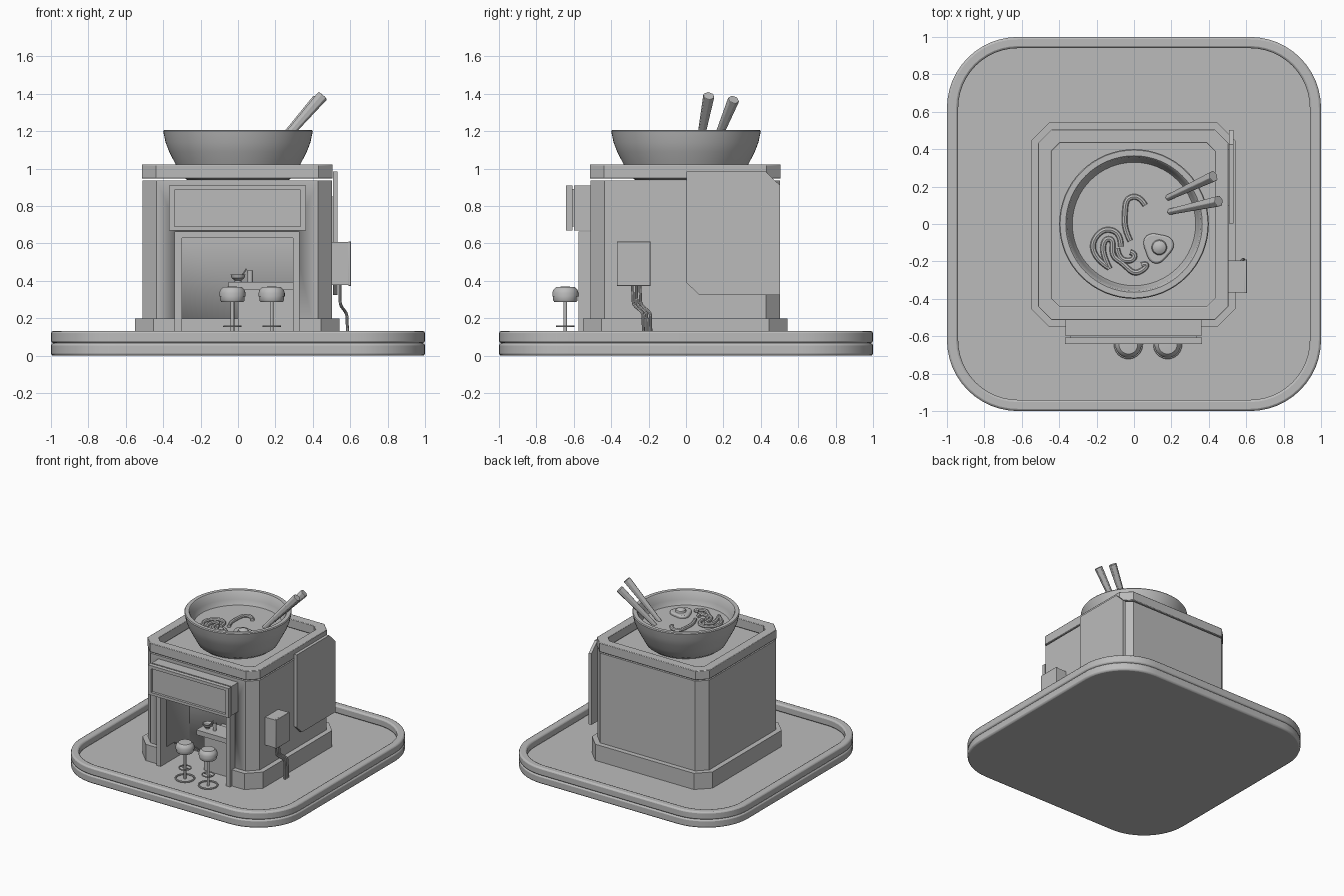
import bpy, bmesh, math
from mathutils import Vector

old = bpy.data.objects.get("Cube")
if old:
    bpy.data.objects.remove(old)

clay = bpy.data.materials.new("plain_grey")
clay.use_nodes = True
GREY = (0.5, 0.5, 0.5, 1)
clay.diffuse_color = GREY
clay.node_tree.nodes["Principled BSDF"].inputs["Base Color"].default_value = GREY

# Maps a flat outline (a, b) and a depth c onto the world axes
AXES = {"z": lambda a, b, c: (a, b, c),
        "y": lambda a, b, c: (a, c, b),
        "x": lambda a, b, c: (c, a, b)}


def finish(name, bm, bevel=0, smooth=True):
    bmesh.ops.recalc_face_normals(bm, faces=bm.faces)
    mesh = bpy.data.meshes.new(name)
    bm.to_mesh(mesh)
    bm.free()
    ob = bpy.data.objects.new(name, mesh)
    bpy.context.collection.objects.link(ob)
    return dress(ob, bevel, smooth)


def dress(ob, bevel=0, smooth=True):
    ob.data.materials.clear()
    ob.data.materials.append(clay)
    bpy.ops.object.select_all(action="DESELECT")
    ob.select_set(True)
    bpy.context.view_layer.objects.active = ob
    if smooth:
        bpy.ops.object.shade_smooth_by_angle(angle=math.radians(35))
    if bevel:
        mod = ob.modifiers.new("soft_edges", "BEVEL")
        mod.width, mod.segments = bevel, 2
        mod.limit_method, mod.angle_limit = "ANGLE", math.radians(50)
    return ob


def prism(name, pts, lo, hi, axis="z", hole=None, bevel=0):
    """Extruded outline; a hole with as many points makes it a ring."""
    bm = bmesh.new()

    def loop(outline, c):
        return [bm.verts.new(AXES[axis](a, b, c)) for a, b in outline]

    def bridge(p, q):
        for i in range(len(p)):
            j = (i + 1) % len(p)
            bm.faces.new((p[i], p[j], q[j], q[i]))

    low, top = loop(pts, lo), loop(pts, hi)
    bridge(low, top)
    if hole:
        low_in, top_in = loop(hole, lo), loop(hole, hi)
        bridge(low_in, top_in)
        bridge(low, low_in)
        bridge(top, top_in)
    else:
        bm.faces.new(low)
        bm.faces.new(top)
    return finish(name, bm, bevel)


def rect(x0, x1, y0, y1):
    return [(x0, y0), (x1, y0), (x1, y1), (x0, y1)]


def box(name, x0, x1, y0, y1, z0, z1, bevel=0):
    return prism(name, rect(x0, x1, y0, y1), z0, z1, bevel=bevel)


def corner_square(half, r, steps, off=0):
    """Square outline with rounded corners, or cut corners for one step."""
    pts = []
    for k, (sx, sy) in enumerate([(1, 1), (-1, 1), (-1, -1), (1, -1)]):
        for i in range(steps + 1):
            t = (k + i / steps) * math.pi / 2
            pts.append((sx * (half - r) + r * math.cos(t) + off,
                        sy * (half - r) + r * math.sin(t) + off))
    return pts


def lathe(name, profile, centre, steps=48):
    bm = bmesh.new()
    verts = [bm.verts.new((r, 0, z)) for r, z in profile]
    edges = [bm.edges.new(pair) for pair in zip(verts, verts[1:])]
    bmesh.ops.spin(bm, geom=verts + edges, angle=math.tau, steps=steps,
                   axis=(0, 0, 1), cent=(0, 0, 0))
    bmesh.ops.remove_doubles(bm, verts=bm.verts, dist=0.0001)
    bmesh.ops.translate(bm, verts=bm.verts, vec=centre)
    return finish(name, bm)


def tube(name, pts, radius, cyclic=False):
    curve = bpy.data.curves.new(name, "CURVE")
    curve.dimensions = "3D"
    curve.bevel_depth, curve.bevel_resolution = radius, 2
    curve.use_fill_caps = True
    spline = curve.splines.new("POLY" if cyclic else "NURBS")
    spline.points.add(len(pts) - 1)
    for point, co in zip(spline.points, pts):
        point.co = (*co, 1)
    spline.use_cyclic_u = cyclic
    if not cyclic:
        spline.use_endpoint_u, spline.order_u, spline.resolution_u = True, 3, 6
    ob = bpy.data.objects.new(name, curve)
    bpy.context.collection.objects.link(ob)
    bpy.ops.object.select_all(action="DESELECT")
    ob.select_set(True)
    bpy.context.view_layer.objects.active = ob
    bpy.ops.object.convert(target="MESH")
    return dress(bpy.context.object)


def hoop(name, x, y, z, r, thick):
    turn = [math.tau * i / 32 for i in range(32)]
    tube(name, [(x + r * math.cos(t), y + r * math.sin(t), z) for t in turn], thick, True)


# Ground slab with a raised rim
slab = corner_square(1, 0.38, 12)
prism("ground_slab", slab, 0, 0.067, bevel=0.012)
prism("ground_rim", slab, 0.067, 0.132, hole=corner_square(0.94, 0.32, 12), bevel=0.012)

# Plinth and walls with a doorway cut through the front
cutter = box("doorway_cutter", -0.3, 0.295, -0.8, -0.2, 0.02, 0.63)
cutter.hide_render = True
cutter.display_type = "WIRE"
for part in (prism("plinth", corner_square(0.548, 0.1, 1, -0.004), 0.06, 0.2),
             prism("walls", corner_square(0.507, 0.075, 1, -0.004), 0.06, 0.937)):
    cut = part.modifiers.new("doorway", "BOOLEAN")
    cut.operation, cut.object, cut.solver = "DIFFERENCE", cutter, "EXACT"

# Roof parapet
prism("roof_parapet", corner_square(0.51, 0.075, 1, -0.004), 0.947, 1.022,
      hole=corner_square(0.438, 0.045, 1, -0.004), bevel=0.004)

# Door frame
prism("door_frame", [(-0.34, 0.06), (-0.3, 0.06), (-0.3, 0.63), (0.295, 0.63),
                     (0.295, 0.06), (0.33, 0.06), (0.33, 0.665), (-0.34, 0.665)],
      -0.575, -0.5, "y")

# Sign box over the door
box("sign_body", -0.365, 0.36, -0.598, -0.5, 0.67, 0.91)
box("sign_spacer", -0.34, 0.335, -0.612, -0.59, 0.69, 0.89)
prism("sign_frame", rect(-0.37, 0.363, 0.668, 0.91), -0.642, -0.608, "y",
      hole=rect(-0.34, 0.335, 0.69, 0.885))
box("sign_panel", -0.345, 0.34, -0.622, -0.61, 0.685, 0.89)

# Counter with a small bowl and a cup
box("counter_top", -0.05, 0.295, -0.47, -0.3, 0.355, 0.395)
box("counter_base", 0.0, 0.295, -0.44, -0.2, 0.06, 0.356)
lathe("small_bowl", [(0, 0.0), (0.018, 0.0), (0.018, 0.008), (0.034, 0.02), (0.04, 0.04),
                     (0.034, 0.04), (0.025, 0.022), (0, 0.016)], (0.0, -0.395, 0.395), 24)
lathe("cup", [(0, 0), (0.014, 0), (0.016, 0.06), (0.012, 0.06), (0.011, 0.01), (0, 0.01)],
      (0.065, -0.395, 0.395), 16)
tube("spoon", [(0.01, -0.395, 0.415), (0.03, -0.39, 0.44), (0.045, -0.385, 0.465)], 0.004)

# Stools
for side, x in (("right", -0.03), ("left", 0.18)):
    at = (x, -0.645, 0)
    lathe(side + "_stool_cushion", [(0, 0.316), (0.07, 0.316), (0.07, 0.335), (0.065, 0.352),
                                    (0.05, 0.367), (0, 0.37)], at, 32)
    lathe(side + "_stool_seat_base", [(0, 0.288), (0.06, 0.288), (0.066, 0.297),
                                      (0.066, 0.317), (0, 0.317)], at, 32)
    lathe(side + "_stool_post", [(0, 0.065), (0.01, 0.065), (0.01, 0.29), (0, 0.29)], at, 12)
    hoop(side + "_stool_foot_ring", x, -0.645, 0.157, 0.045, 0.005)
    hoop(side + "_stool_base_ring", x, -0.645, 0.072, 0.07, 0.007)
    tube(side + "_stool_foot_bar", [(x - 0.045, -0.645, 0.157), (x + 0.045, -0.645, 0.157)], 0.004)

# Side board with two cut corners
prism("side_board", [(0.07, 0.325), (0.503, 0.325), (0.503, 0.91), (0.425, 0.985),
                     (0.003, 0.985), (0.003, 0.39)], 0.508, 0.532, "x")
box("side_board_mount", 0.5, 0.51, 0.1, 0.4, 0.45, 0.85)

# Meter box with cables
box("meter_box", 0.5, 0.59, -0.365, -0.195, 0.378, 0.607)
box("meter_door", 0.59, 0.604, -0.37, -0.19, 0.373, 0.61, bevel=0.003)
for i in (-1, 0, 1):
    y = 0.02 * i
    tube("cable", [(0.545, y - 0.265, 0.38), (0.545, y - 0.265, 0.29), (0.55, y - 0.255, 0.265),
                   (0.575, y - 0.215, 0.235), (0.585, y - 0.208, 0.21),
                   (0.585, y - 0.208, 0.065)], 0.008)

# Giant bowl and broth
lathe("giant_bowl", [(0, 0.938), (0.27, 0.938), (0.3, 0.96), (0.332, 1.02), (0.368, 1.09),
                     (0.387, 1.14), (0.4, 1.2), (0.395, 1.207), (0.365, 1.207), (0.358, 1.2),
                     (0.345, 1.14), (0.322, 1.08), (0.27, 1.02), (0, 1.0)], (0, 0, 0), 64)
lathe("broth", [(0, 1.06), (0.31, 1.06), (0.332, 1.1), (0, 1.1)], (0, 0, 0), 64)

# Noodles
noodles = [
    [(-0.02, -0.09), (-0.05, -0.03), (-0.05, 0.06), (-0.04, 0.14), (0.03, 0.15), (0.06, 0.1)],
    [(-0.14, -0.23), (-0.2, -0.19), (-0.23, -0.1), (-0.16, -0.02), (-0.07, -0.05), (-0.07, -0.12)],
    [(-0.13, -0.24), (-0.17, -0.16), (-0.16, -0.08), (-0.11, -0.08), (-0.12, -0.17),
     (-0.06, -0.21), (0.0, -0.27), (0.06, -0.24), (0.07, -0.21), (0.04, -0.22)],
    [(-0.09, -0.13), (-0.08, -0.19), (-0.01, -0.2), (0.01, -0.16), (-0.02, -0.15)],
]
for path in noodles:
    tube("noodle", [(x, y, 1.107) for x, y in path], 0.015)

# Egg half
white = []
for i in range(32):
    t = math.tau * i / 32
    r = 0.078 + 0.009 * math.cos(3 * t - 1)
    white.append((0.128 + r * math.cos(t), -0.125 + r * math.sin(t)))
prism("egg_white", white, 1.09, 1.122, bevel=0.01)
lathe("egg_yolk", [(0, 1.12), (0.042, 1.12), (0.036, 1.135), (0.02, 1.144), (0, 1.147)],
      (0.135, -0.125, 0), 24)

# Chopsticks
for a, b in (((0.19, 0.065, 1.09), (0.453, 0.122, 1.39)),
             ((0.18, 0.14, 1.09), (0.425, 0.255, 1.37))):
    a, b = Vector(a), Vector(b)
    bm = bmesh.new()
    bmesh.ops.create_cone(bm, cap_ends=True, segments=6, radius1=0.018, radius2=0.032,
                          depth=(b - a).length)
    stick = finish("chopstick", bm, bevel=0.004, smooth=False)
    stick.location = (a + b) / 2
    stick.rotation_euler = (b - a).to_track_quat("Z", "Y").to_euler()
